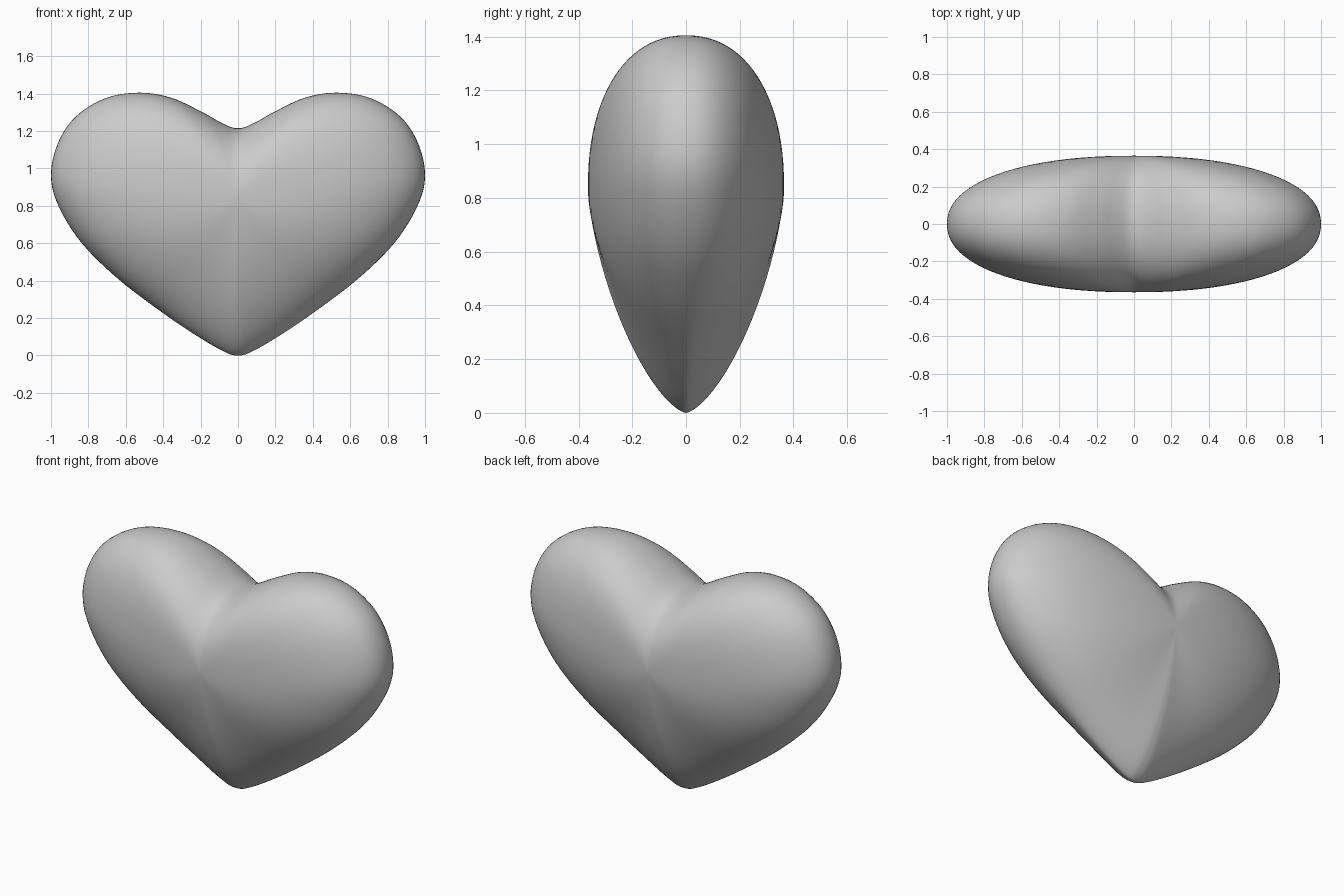
import bpy, bmesh, math

if "Cube" in bpy.data.objects:
    bpy.data.objects.remove(bpy.data.objects["Cube"])

# Right half of the front outline (x, z), from bottom tip to cleft
HALF = [(0, 0), (0.06, 0.014), (0.18, 0.08), (0.37, 0.205), (0.63, 0.40),
        (0.835, 0.60), (0.96, 0.80), (1.0, 0.96), (0.965, 1.13), (0.87, 1.275),
        (0.71, 1.375), (0.53, 1.405), (0.36, 1.379), (0.20, 1.306),
        (0.10, 1.25), (0.04, 1.222), (0, 1.215)]
CENTRE_Z, DEPTH = 0.84, 0.365
STEPS, RINGS = 6, 48


def smooth_loop(points, steps):
    """Closed Catmull-Rom curve through the points."""
    n, out = len(points), []
    for i in range(n):
        a, b, c, d = (points[(i + k) % n] for k in (-1, 0, 1, 2))
        for j in range(steps):
            t = j / steps
            out.append(tuple(0.5 * (2 * q + (r - p) * t
                                    + (2 * p - 5 * q + 4 * r - s) * t * t
                                    + (3 * q - p - 3 * r + s) * t ** 3)
                             for p, q, r, s in zip(a, b, c, d)))
    return out


outline = smooth_loop(HALF + [(-x, z) for x, z in HALF[-2:0:-1]], STEPS)

# Heart body: outline shrunk in rings towards a front and a back pole
bm = bmesh.new()
front = bm.verts.new((0, -DEPTH, CENTRE_Z))
rings = []
for k in range(1, RINGS):
    phi = -math.pi / 2 + math.pi * k / RINGS
    ring = []
    for x, z in outline:
        dz = z - CENTRE_Z
        down = max(0, -dz / math.hypot(x, dz)) ** 2
        p = 2.2 - 0.7 * down          # fuller on the lobes, leaner at the tip
        s = math.cos(phi) ** (2 / p)
        y = math.copysign(abs(math.sin(phi)) ** (2 / p), phi) * DEPTH
        if abs(phi) < 1e-6:
            y = 0
        ring.append(bm.verts.new((x * s, y, CENTRE_Z + dz * s)))
    rings.append(ring)
back = bm.verts.new((0, DEPTH, CENTRE_Z))

n = len(outline)
for i in range(n):
    j = (i + 1) % n
    bm.faces.new((front, rings[0][i], rings[0][j]))
    bm.faces.new((back, rings[-1][j], rings[-1][i]))
    for a, b in zip(rings, rings[1:]):
        bm.faces.new((a[i], b[i], b[j], a[j]))
bmesh.ops.recalc_face_normals(bm, faces=bm.faces)
for f in bm.faces:
    f.smooth = True

mesh = bpy.data.meshes.new("heart")
bm.to_mesh(mesh)
bm.free()
bpy.context.collection.objects.link(bpy.data.objects.new("heart", mesh))
